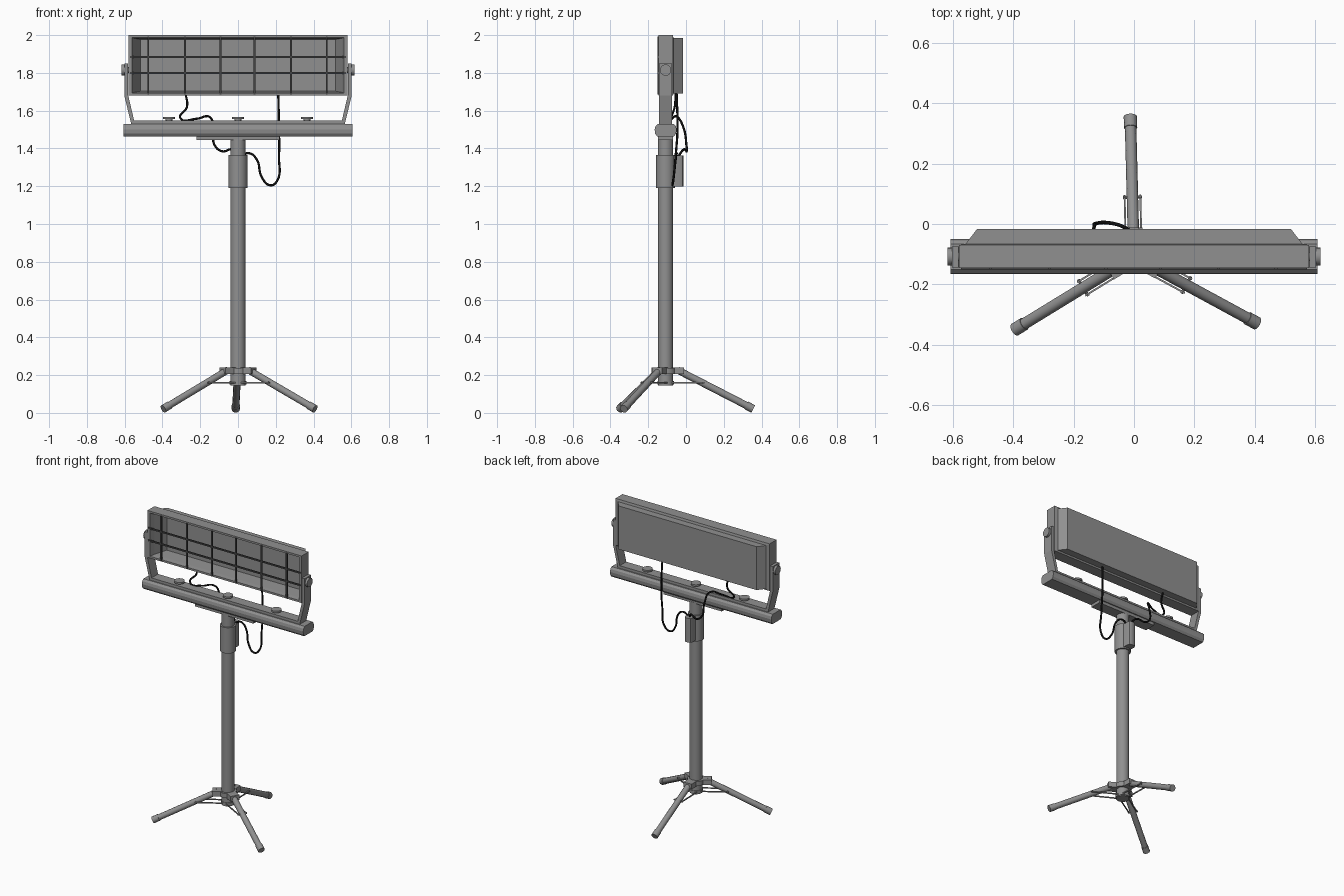
import bpy, bmesh, math
from mathutils import Vector, Matrix

if "Cube" in bpy.data.objects:
    bpy.data.objects.remove(bpy.data.objects["Cube"])

YC = -0.108  # depth of the mast axis


def shade(name, v):
    m = bpy.data.materials.new(name)
    m.diffuse_color = (v, v, v, 1)
    m.use_nodes = True
    m.node_tree.nodes["Principled BSDF"].inputs["Base Color"].default_value = m.diffuse_color
    return m


grey, dark, black = shade("dark_grey_metal", 0.28), shade("grille_metal", 0.06), shade("black_rubber", 0.005)


def finish(name, bm, smooth=False, mat=grey):
    bmesh.ops.recalc_face_normals(bm, faces=bm.faces)
    me = bpy.data.meshes.new(name)
    bm.to_mesh(me)
    bm.free()
    me.materials.append(mat)
    if smooth:
        for p in me.polygons:
            p.use_smooth = True
        me.set_sharp_from_angle(angle=math.radians(35))
    ob = bpy.data.objects.new(name, me)
    bpy.context.collection.objects.link(ob)
    return ob


def box(name, lo, hi, m=Matrix(), mat=grey):
    lo, hi = Vector(lo), Vector(hi)
    bm = bmesh.new()
    bmesh.ops.create_cube(bm, size=1)
    for v in bm.verts:
        v.co = m @ Vector(((lo + hi)[i] / 2 + v.co[i] * (hi - lo)[i] for i in range(3)))
    return finish(name, bm, mat=mat)


def rod(name, a, b, r, n=16):
    a, b = Vector(a), Vector(b)
    bm = bmesh.new()
    m = Matrix.Translation((a + b) / 2) @ (b - a).to_track_quat('Z', 'Y').to_matrix().to_4x4()
    bmesh.ops.create_cone(bm, cap_ends=True, segments=n, radius1=r, radius2=r,
                          depth=(b - a).length, matrix=m)
    return finish(name, bm, True)


def extrude(name, pts, vec, smooth=False):
    bm = bmesh.new()
    f = bm.faces.new([bm.verts.new(p) for p in pts])
    ex = bmesh.ops.extrude_face_region(bm, geom=[f], use_keep_orig=True)
    bmesh.ops.translate(bm, vec=vec, verts=[v for v in ex['geom'] if isinstance(v, bmesh.types.BMVert)])
    return finish(name, bm, smooth)


def cable(name, pts):
    cu = bpy.data.curves.new(name, 'CURVE')
    cu.dimensions = '3D'
    cu.bevel_depth = 0.006
    cu.bevel_resolution = 2
    cu.resolution_u = 6
    cu.use_fill_caps = True
    sp = cu.splines.new('BEZIER')
    sp.bezier_points.add(len(pts) - 1)
    for bp, p in zip(sp.bezier_points, pts):
        bp.co = p
        bp.handle_left_type = bp.handle_right_type = 'AUTO'
    cu.materials.append(black)
    bpy.context.collection.objects.link(bpy.data.objects.new(name, cu))


# Lamp head: rectangular rings from the back panel, round the frame, into the reflector
rings = [(0.52, -0.017, 1.69, 1.985), (0.558, -0.066, 1.69, 1.985), (0.58, -0.07, 1.68, 2.0),
         (0.58, -0.145, 1.68, 2.0), (0.56, -0.145, 1.693, 1.987), (0.55, -0.115, 1.697, 1.983),
         (0.515, -0.03, 1.703, 1.977)]
bm = bmesh.new()
loops = [[bm.verts.new((sx * x, y, z)) for sx, z in ((-1, z0), (1, z0), (1, z1), (-1, z1))]
         for x, y, z0, z1 in rings]
for a, b in zip(loops, loops[1:]):
    for i in range(4):
        j = (i + 1) % 4
        bm.faces.new((a[i], a[j], b[j], b[i]))
bm.faces.new(loops[0])
bm.faces.new(loops[-1])
finish("lamp_housing", bm)

# Protective wire grille
for x in (-0.475, -0.28, -0.092, 0.088, 0.28, 0.47):
    box("grille_upright", (x - 0.005, -0.151, 1.685), (x + 0.005, -0.143, 1.992), mat=dark)
for z in (1.8, 1.884):
    box("grille_rail", (-0.573, -0.151, z - 0.005), (0.573, -0.143, z + 0.005), mat=dark)

# U-shaped yoke
half = [(0.565, 1.528), (0.602, 1.68), (0.602, 1.85), (0.582, 1.85), (0.582, 1.684), (0.55, 1.548)]
prof = half + [(-x, z) for x, z in reversed(half)]
extrude("yoke", [(x, -0.144, z) for x, z in prof], (0, 0.07, 0))

# Tilt knobs
for s in (-1, 1):
    rod("tilt_knob", (s * 0.60, YC, 1.815), (s * 0.617, YC, 1.815), 0.03)
    rod("tilt_pin", (s * 0.57, YC, 1.815), (s * 0.603, YC, 1.815), 0.015)

# Crossbar and the plate beneath
side = [(0.042, 1.53), (0.054, 1.518), (0.058, 1.5), (0.055, 1.478), (0.045, 1.464)]
prof = [(YC + y, z) for y, z in side] + [(YC - y, z) for y, z in reversed(side)]
extrude("crossbar", [(-0.607, y, z) for y, z in prof], (1.214, 0, 0))
box("mounting_plate", (-0.22, -0.147, 1.444), (0.22, -0.07, 1.466))

# Yoke bolts
for x in (-0.365, 0, 0.365):
    rod("bolt_stem", (x, YC, 1.545), (x, YC, 1.556), 0.018)
    rod("bolt_head", (x, YC, 1.555), (x, YC, 1.567), 0.032)

# Mast with clamp collar and rounded rear junction box
rod("mast", (0, YC, 0.145), (0, YC, 1.45), 0.04, 24)
rod("clamp_collar", (0, YC, 1.19), (0, YC, 1.365), 0.05, 24)
half = [(0.027, -0.085), (0.027, -0.03), (0.022, -0.018), (0.012, -0.012)]
prof = half + [(-x, y) for x, y in reversed(half)]
extrude("junction_box", [(x, y, 1.198) for x, y in prof], (0, 0, 0.164), True)

# Tripod base
rod("base_hub", (0, YC, 0.207), (0, YC, 0.238), 0.055, 12)
rod("strut_collar", (0, YC, 0.15), (0, YC, 0.17), 0.044, 20)
for k in range(3):
    m = Matrix.Translation((0, YC, 0)) @ Matrix.Rotation(math.radians(91.5 + 120 * k), 4, 'Z')
    top, foot = Vector((0.065, 0, 0.226)), Vector((0.464, 0, 0.021))
    d = (foot - top).normalized()
    rod("leg", m @ top, m @ (foot - d * 0.01), 0.019, 12)
    rod("leg_foot", m @ (foot - d * 0.042), m @ foot, 0.022, 12)
    box("leg_bracket", (0.03, -0.03, 0.205), (0.096, 0.03, 0.24), m)
    for s in (-1, 1):
        box("leg_strut", (0.025, s * 0.026 - 0.003, 0.156), (0.205, s * 0.026 + 0.003, 0.163), m)
    rod("strut_pin", m @ Vector((0.197, -0.032, 0.16)), m @ Vector((0.197, 0.032, 0.16)), 0.005, 8)

# Power cables
cable("left_cable", [(-0.28, -0.055, 1.70), (-0.27, -0.06, 1.62), (-0.305, -0.08, 1.56), (-0.22, -0.075, 1.557),
                     (-0.15, -0.045, 1.567), (-0.132, -0.01, 1.50), (-0.125, 0.002, 1.42),
                     (-0.085, 0.004, 1.385), (-0.03, -0.012, 1.395), (0, -0.04, 1.36)])
cable("right_cable", [(0.213, -0.05, 1.70), (0.217, -0.045, 1.5), (0.217, -0.055, 1.36), (0.205, -0.068, 1.225),
                      (0.17, -0.072, 1.205), (0.125, -0.065, 1.25), (0.1, -0.055, 1.34),
                      (0.06, -0.05, 1.375), (0.015, -0.05, 1.36)])
